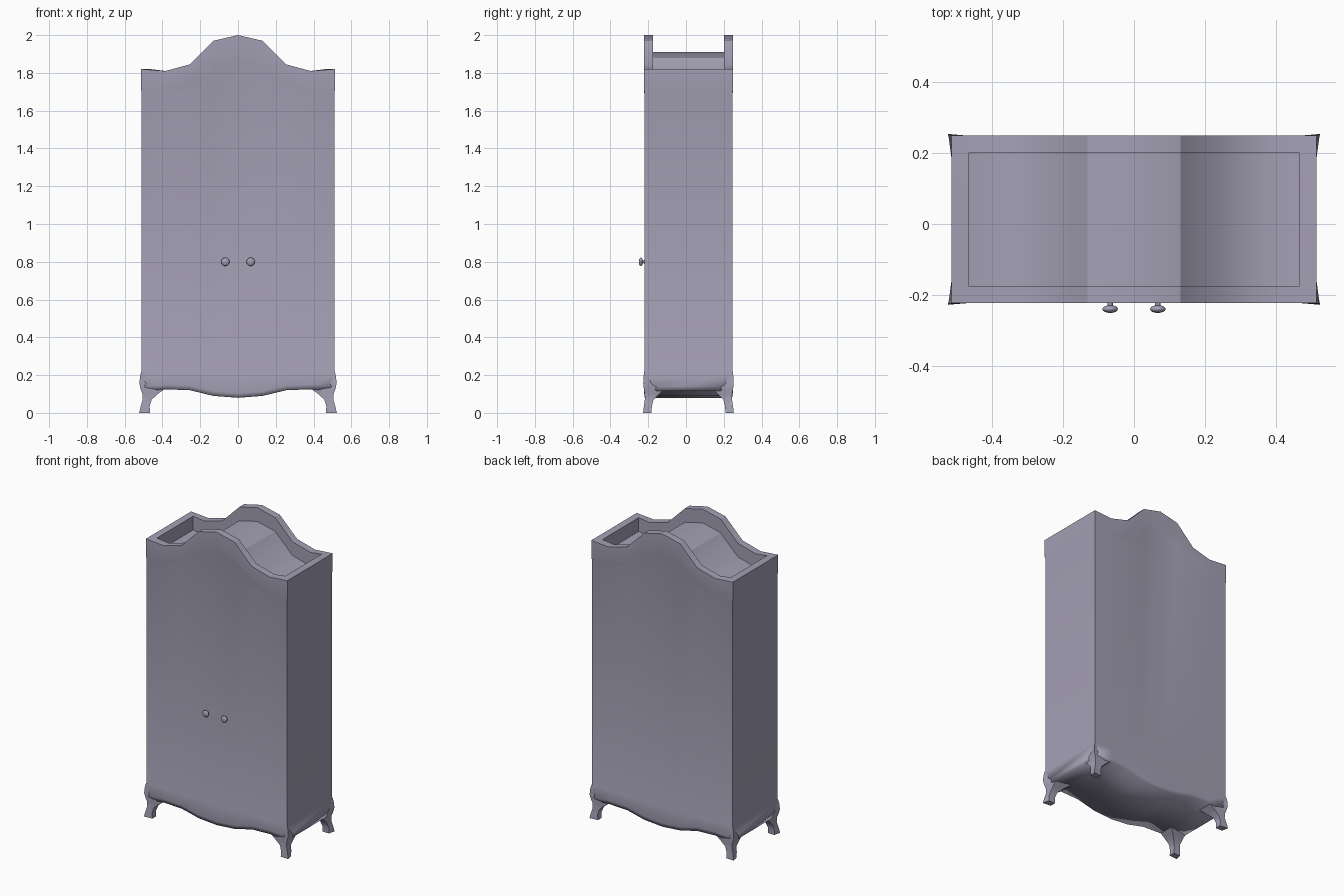
import bpy, bmesh, math
from mathutils import Matrix

if "Cube" in bpy.data.objects:
    bpy.data.objects.remove(bpy.data.objects["Cube"])

paint = bpy.data.materials.new("lavender_grey_paint")
paint.use_nodes = True
COLOUR = (0.37, 0.35, 0.46, 1)
paint.diffuse_color = COLOUR
paint.node_tree.nodes["Principled BSDF"].inputs["Base Color"].default_value = COLOUR

HX, HY, CY = 0.513, 0.235, 0.013   # half width, half depth, depth centre

# Half outlines as x, crest height, apron height
half = [(0, 2.0, 0.08), (0.13, 1.97, 0.09), (0.255, 1.845, 0.12),
        (0.385, 1.81, 0.125), (HX, 1.82, 0.115)]
cols = [(-x, t, b) for x, t, b in half[:0:-1]] + half


def finish(name, bm, angle=32):
    bmesh.ops.recalc_face_normals(bm, faces=bm.faces)
    mesh = bpy.data.meshes.new(name)
    bm.to_mesh(mesh)
    bm.free()
    mesh.materials.append(paint)
    obj = bpy.data.objects.new(name, mesh)
    bpy.context.collection.objects.link(obj)
    bpy.ops.object.select_all(action='DESELECT')
    obj.select_set(True)
    bpy.context.view_layer.objects.active = obj
    bpy.ops.object.shade_smooth_by_angle(angle=math.radians(angle))
    return obj


def bridge(bm, rings):
    for a, b in zip(rings, rings[1:]):
        n = len(a)
        for i in range(n):
            j = (i + 1) % n
            bm.faces.new((a[i], a[j], b[j], b[i]))


# Cabinet: rings from the apron up over the crest and down to the sunken top
def ring(bm, inset, height):
    hx, hy = HX - inset, HY - inset
    pts = [(max(-hx, min(hx, c[0])), height(c)) for c in cols]
    front = [bm.verts.new((x, CY - hy, z)) for x, z in pts]
    back = [bm.verts.new((x, CY + hy, z)) for x, z in pts]
    return front + back[::-1]


def cap(bm, loop):
    n = len(loop)
    for i in range(n // 2 - 1):
        bm.faces.new((loop[i], loop[i + 1], loop[n - 2 - i], loop[n - 1 - i]))


bm = bmesh.new()
levels = [
    (0.004, lambda c: c[2]),
    (0.0, lambda c: c[2] + 0.025),
    (0.0, lambda c: 0.212),
    (0.003, lambda c: 0.224),
    (0.003, lambda c: c[1] - 0.128),
    (0.0, lambda c: c[1] - 0.112),
    (0.0, lambda c: c[1]),
    (0.048, lambda c: c[1]),
    (0.048, lambda c: c[1] - 0.09),
]
rings = [ring(bm, *lv) for lv in levels]
bridge(bm, rings)
cap(bm, rings[0])
cap(bm, rings[-1])
cabinet = finish("cabinet", bm)

# Soften the lower apron edge
mesh = cabinet.data
for e in mesh.edges:
    if all(mesh.vertices[v].co.z < 0.16 for v in e.vertices):
        e.use_edge_sharp = False

# Curved legs: height, outward flare, inner x, inner y offset
sections = [(0.0, 0.010, 0.465, 0.196), (0.035, 0.002, 0.468, 0.194),
            (0.07, -0.008, 0.457, 0.185), (0.10, -0.007, 0.425, 0.155),
            (0.125, 0.002, 0.39, 0.13), (0.155, 0.009, 0.44, 0.17),
            (0.19, 0.006, 0.46, 0.19), (0.22, -0.001, 0.46, 0.19)]
for side, sx in (("left", 1), ("right", -1)):
    for end, sy in (("front", -1), ("back", 1)):
        bm = bmesh.new()
        loops = []
        for z, f, ix, iy in sections:
            ox, oy = HX + f, HY + f * 0.5
            # above the knee the inner faces lie within the cabinet
            k = 0.006 if z > 0.11 else 0.0
            pts = [(ox, oy), (ix, oy - k - max(f, 0) * 0.5), (ix, iy),
                   (ox - k - max(f, 0), iy)]
            loops.append([bm.verts.new((sx * x, CY + sy * y, z)) for x, y in pts])
        bridge(bm, loops)
        bm.faces.new(loops[0])
        bm.faces.new(loops[-1])
        finish(f"{end}_{side}_leg", bm, 40)

# Door knobs: flattened ball on a short stem
for side, x in (("left", 0.067), ("right", -0.067)):
    bm = bmesh.new()
    ball = Matrix.Translation((x, -0.239, 0.8)) @ Matrix.Diagonal((1, 0.5, 1, 1))
    bmesh.ops.create_uvsphere(bm, u_segments=16, v_segments=10, radius=0.022, matrix=ball)
    stem = Matrix.Translation((x, -0.224, 0.8)) @ Matrix.Rotation(math.pi / 2, 4, 'X')
    bmesh.ops.create_cone(bm, cap_ends=True, segments=12, radius1=0.009,
                          radius2=0.007, depth=0.02, matrix=stem)
    finish(f"{side}_knob", bm, 40)
